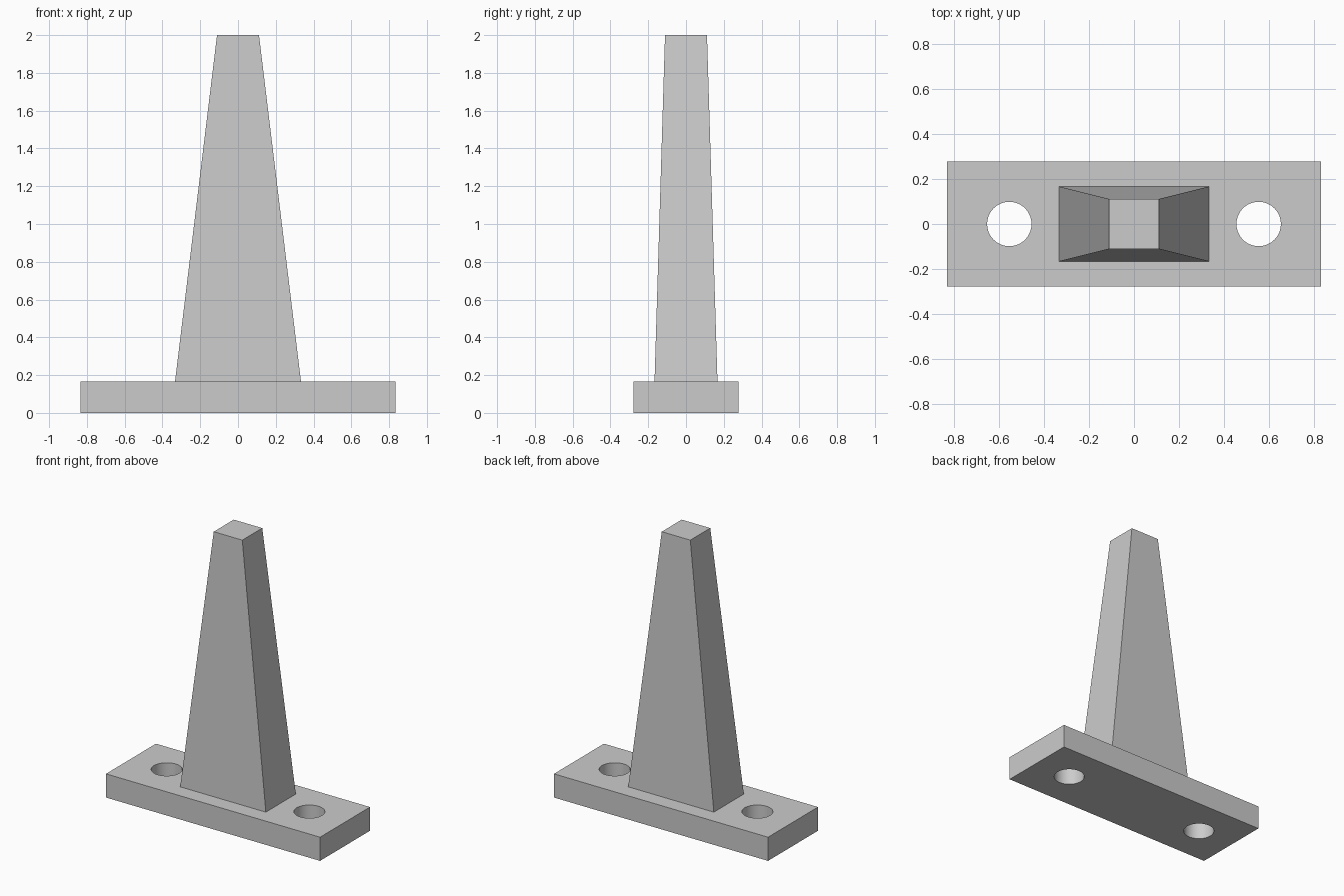
import bpy
import bmesh
import math

if "Cube" in bpy.data.objects:
    bpy.data.objects.remove(bpy.data.objects["Cube"], do_unlink=True)

U = 1 / 18  # design unit: the whole model is 36 units tall

# Single flat colour
grey = bpy.data.materials.new("light_grey")
grey.use_nodes = True
colour = (0.6, 0.6, 0.6, 1)
grey.diffuse_color = colour
grey.node_tree.nodes["Principled BSDF"].inputs["Base Color"].default_value = colour


def tapered_block(name, bottom, top, z0, z1):
    """Block with rectangular ends given as half sizes (x, y)."""
    bm = bmesh.new()
    bmesh.ops.create_cube(bm, size=2)
    for v in bm.verts:
        hx, hy = top if v.co.z > 0 else bottom
        v.co = (v.co.x * hx * U, v.co.y * hy * U, (z1 if v.co.z > 0 else z0) * U)
    mesh = bpy.data.meshes.new(name)
    bm.to_mesh(mesh)
    bm.free()
    mesh.materials.append(grey)
    obj = bpy.data.objects.new(name, mesh)
    bpy.context.collection.objects.link(obj)
    return obj


# Base plate and tapered post
base = tapered_block("base_plate", (15, 5), (15, 5), 0, 3)
tapered_block("tapered_post", (6, 3), (2, 2), 3, 36)

# Round bolt holes through the plate
cutters = []
for side in (-1, 1):
    bpy.ops.mesh.primitive_cylinder_add(
        vertices=64, radius=1.78 * U, depth=6 * U, location=(side * 10 * U, 0, 1.5 * U))
    cutter = bpy.context.object
    cutter.name = "hole_cutter"
    cutter.hide_render = True
    cutter.data.materials.append(grey)
    cutters.append(cutter)
    cut = base.modifiers.new("bolt_hole", "BOOLEAN")
    cut.operation = "DIFFERENCE"
    cut.solver = "EXACT"
    cut.object = cutter

bpy.ops.object.select_all(action="DESELECT")
base.select_set(True)
bpy.context.view_layer.objects.active = base
for cut in list(base.modifiers):
    bpy.ops.object.modifier_apply(modifier=cut.name)
for cutter in cutters:
    bpy.data.objects.remove(cutter, do_unlink=True)

# Smooth hole walls, sharp rims and corners
bpy.ops.object.shade_smooth_by_angle(angle=math.radians(30))
